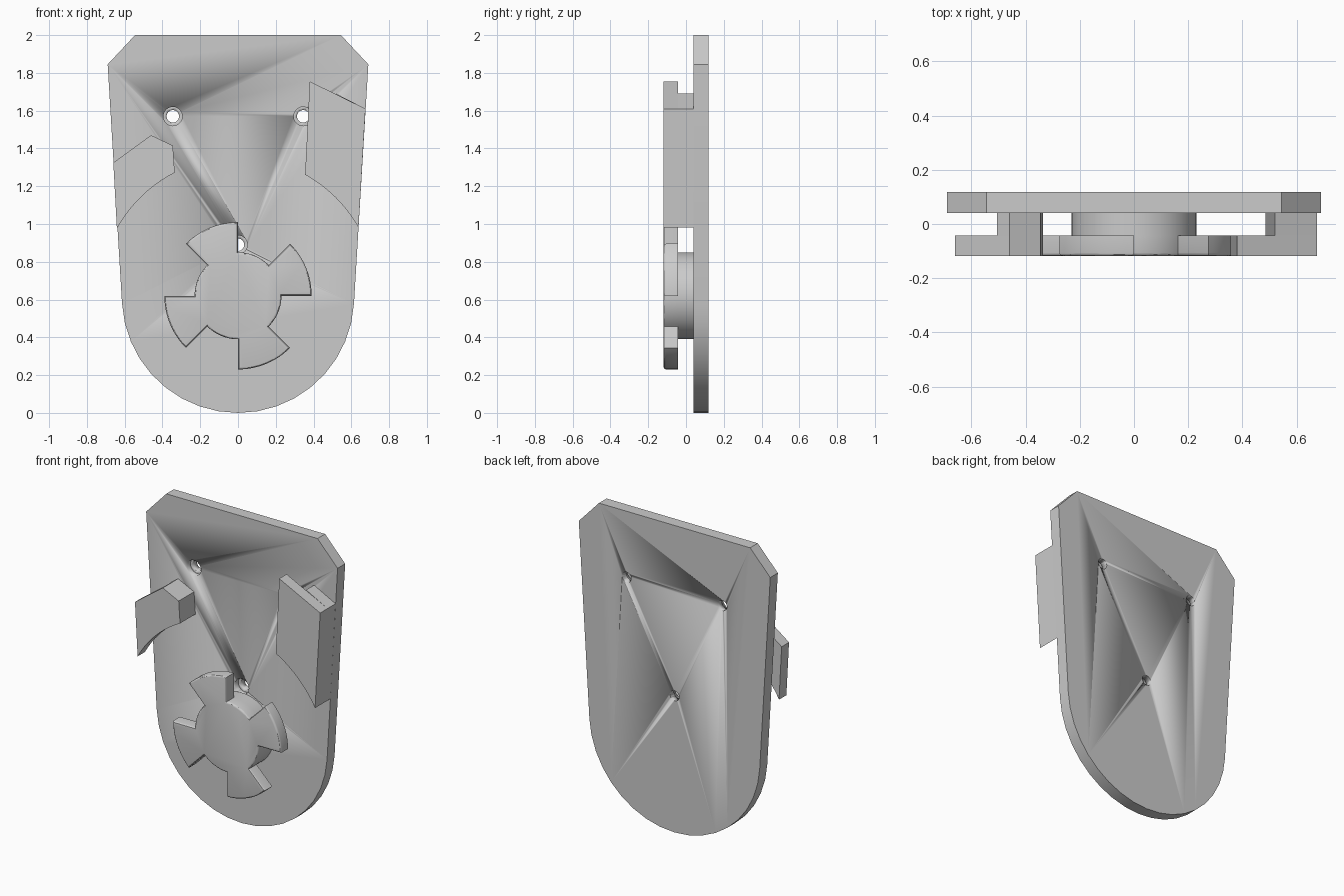
import bpy, bmesh
from math import sin, cos, radians

cube = bpy.data.objects.get("Cube")
if cube:
    bpy.data.objects.remove(cube, do_unlink=True)

grey = bpy.data.materials.new("light grey")
grey.use_nodes = True
GREY = (0.6, 0.6, 0.6, 1)
grey.diffuse_color = GREY
grey.node_tree.nodes["Principled BSDF"].inputs["Base Color"].default_value = GREY

HUB_Z = 0.62
FRONT, STEP, FACE, BACK = -0.118, -0.042, 0.04, 0.118   # depth layers


def arc(r, start, end, steps, cz=HUB_Z):
    """Points along an arc in the xz plane."""
    angles = [radians(start + (end - start) * i / steps) for i in range(steps + 1)]
    return [(r * cos(a), cz + r * sin(a)) for a in angles]


def prism(name, outline, y0, y1, round_front=0):
    """Extrude an xz outline from y0 back to y1, optionally rounding its front rim."""
    bm = bmesh.new()
    front = bm.faces.new([bm.verts.new((x, y0, z)) for x, z in outline])
    back = bmesh.ops.extrude_face_region(bm, geom=[front], use_keep_orig=True)
    for v in back["geom"]:
        if isinstance(v, bmesh.types.BMVert):
            v.co.y = y1
    bmesh.ops.recalc_face_normals(bm, faces=bm.faces)
    if round_front:
        rim = [e for e in bm.edges if all(v.co.y == min(y0, y1) for v in e.verts)]
        rim = [e for e in bm.edges if all(abs(v.co.y - y0) < 1e-5 for v in e.verts)]
        bmesh.ops.bevel(bm, geom=rim, offset=round_front, segments=3,
                        profile=0.5, affect='EDGES', clamp_overlap=True)
    mesh = bpy.data.meshes.new(name)
    bm.to_mesh(mesh)
    bm.free()
    mesh.materials.append(grey)
    obj = bpy.data.objects.new(name, mesh)
    bpy.context.collection.objects.link(obj)
    bpy.ops.object.select_all(action='DESELECT')
    obj.select_set(True)
    bpy.context.view_layer.objects.active = obj
    bpy.ops.object.shade_smooth_by_angle(angle=radians(30))
    return obj


# Back plate: tapered sides, clipped top corners, round bottom
plate = prism("back_plate",
              [(0.69, 1.845), (0.545, 2), (-0.545, 2), (-0.69, 1.845)]
              + arc(0.615, 183.5, 356.5, 18, 0.615), FACE, BACK)

# Screw holes with a wider bore at the front
for i, (x, z) in enumerate([(-0.345, 1.57), (0.345, 1.57), (0, 0.89)]):
    for part, r, y1 in (("hole", 0.033, 0.2), ("counterbore", 0.05, 0.075)):
        ring = [(x + px, z + pz) for px, pz in arc(r, 0, 345, 23, 0)]
        cutter = prism(f"{part}_cutter_{i + 1}", ring, -0.02, y1)
        cutter.hide_render = True
        cutter.hide_set(True)
        cutter.display_type = 'WIRE'
        cut = plate.modifiers.new(part, 'BOOLEAN')
        cut.object = cutter
        cut.solver = 'EXACT'

# Apply the cuts and drop the cutters
bpy.context.view_layer.objects.active = plate
plate.select_set(True)
for mod in list(plate.modifiers):
    if mod.type == 'BOOLEAN':
        cutter = mod.object
        bpy.ops.object.modifier_apply(modifier=mod.name)
        bpy.data.objects.remove(cutter, do_unlink=True)

# Bayonet hub: round core behind, four-tab front layer
prism("hub_core", arc(0.23, 0, 355, 71), STEP - 0.01, FACE)
tabs = []
for start in range(0, 360, 90):
    tabs += arc(0.39, start, start + 45, 12) + arc(0.23, start + 45, start + 90, 12)
prism("hub_tabs", tabs, FRONT, STEP, round_front=0.012)

# Right-hand hook (model's left): overhanging front and a post to the plate
prism("left_hook_front",
      [(0.38, 1.755), (0.675, 1.61)] + arc(0.733, 29.5, 61, 10), FRONT, STEP)
prism("left_hook_post",
      [(0.52, 1.69), (0.675, 1.61)] + arc(0.733, 29.5, 48.5, 6), STEP, FACE)

# Shorter hook on the other side
prism("right_hook_front",
      [(-0.66, 1.325), (-0.46, 1.47), (-0.345, 1.415)] + arc(0.733, 117.2, 151, 10),
      FRONT, STEP)
prism("right_hook_post",
      [(-0.505, 1.437), (-0.46, 1.47), (-0.345, 1.415)] + arc(0.733, 117.2, 131, 5),
      STEP, FACE)
